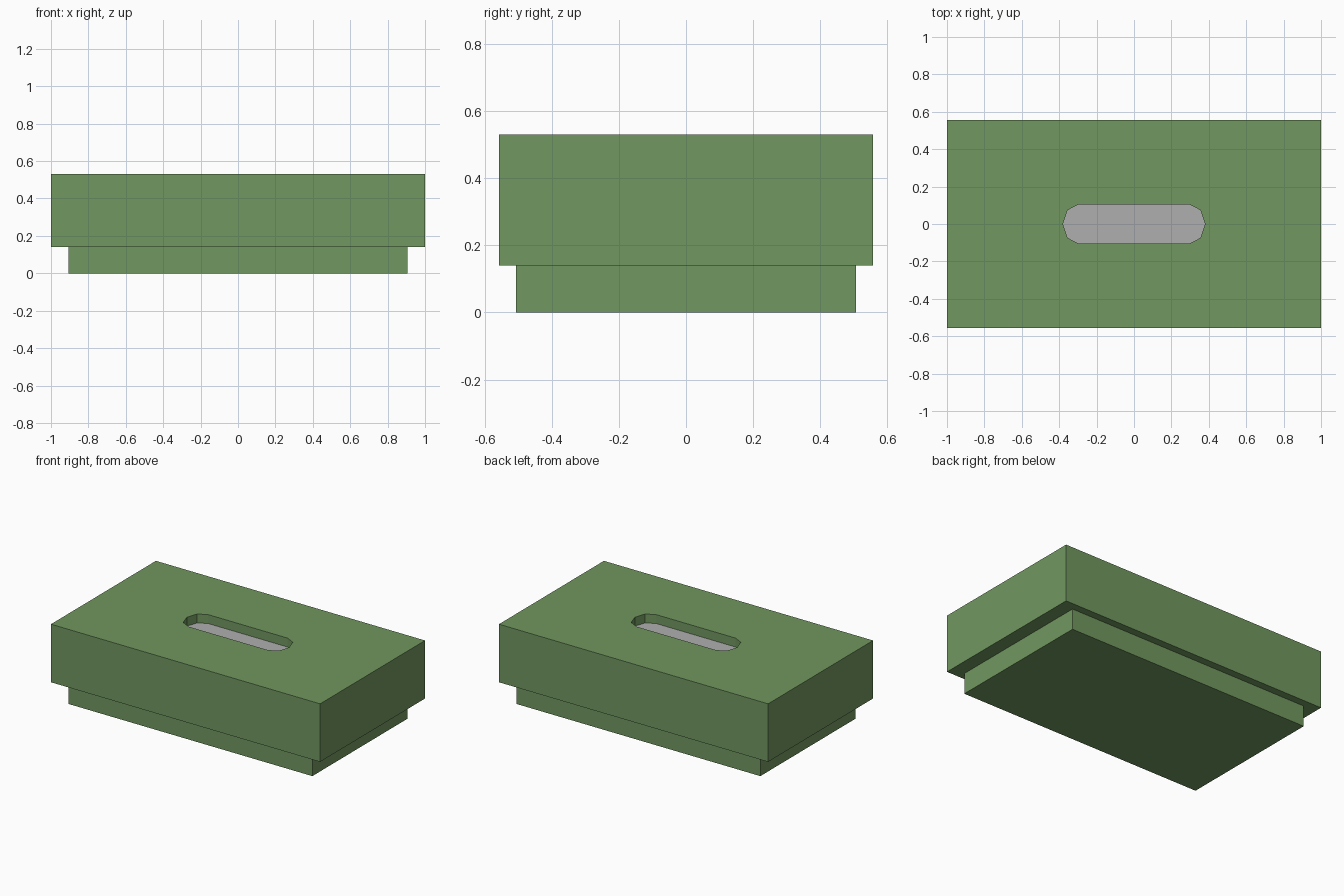
import bpy, bmesh, math

if "Cube" in bpy.data.objects:
    bpy.data.objects.remove(bpy.data.objects["Cube"])

def material(name, color):
    m = bpy.data.materials.new(name)
    m.diffuse_color = (*color, 1)
    m.use_nodes = True
    m.node_tree.nodes["Principled BSDF"].inputs["Base Color"].default_value = m.diffuse_color
    return m

GREEN = material("green", (0.165, 0.31, 0.115))
GREY = material("light grey", (0.43, 0.43, 0.43))
TOP, LIP, FLOOR = 0.53, 0.14, 0.47

def finish(name, bm, mats):
    bmesh.ops.recalc_face_normals(bm, faces=bm.faces)
    me = bpy.data.meshes.new(name)
    bm.to_mesh(me)
    bm.free()
    for m in mats:
        me.materials.append(m)
    ob = bpy.data.objects.new(name, me)
    bpy.context.collection.objects.link(ob)
    return ob

def box(name, hx, hy, z0, z1, mat):
    bm = bmesh.new()
    bmesh.ops.create_cube(bm, size=1)
    for v in bm.verts:
        v.co = (v.co.x * 2 * hx, v.co.y * 2 * hy, z0 if v.co.z < 0 else z1)
    return finish(name, bm, [mat])

def slot_outline():
    # rounded ends, four segments each
    pts = []
    for side, start in ((1, -90), (-1, 90)):
        for i in range(5):
            a = math.radians(start + 45 * i)
            pts.append((side * 0.295 + 0.085 * math.cos(a), 0.105 * math.sin(a)))
    return pts

# Base tray
box("base", 0.907, 0.506, 0, LIP, GREEN)

# Cover with the dispensing slot
cover = box("cover", 1.0, 0.557, LIP, TOP, GREEN)
cover.data.materials.append(GREY)
bm = bmesh.new()
face = bm.faces.new([bm.verts.new((x, y, FLOOR)) for x, y in slot_outline()])
ext = bmesh.ops.extrude_face_region(bm, geom=[face])
bmesh.ops.translate(bm, vec=(0, 0, TOP + 0.1 - FLOOR),
                    verts=[g for g in ext["geom"] if isinstance(g, bmesh.types.BMVert)])
cutter = finish("slot_cutter", bm, [GREEN])
cutter.hide_render = True
cut = cover.modifiers.new("slot", "BOOLEAN")
cut.operation = "DIFFERENCE"
cut.solver = "EXACT"
cut.object = cutter
bpy.context.view_layer.objects.active = cover
cover.select_set(True)
bpy.ops.object.modifier_apply(modifier="slot")
bpy.data.objects.remove(cutter)

# Grey floor visible through the slot
for p in cover.data.polygons:
    p.material_index = 1 if abs(p.center.z - FLOOR) < 0.001 else 0
